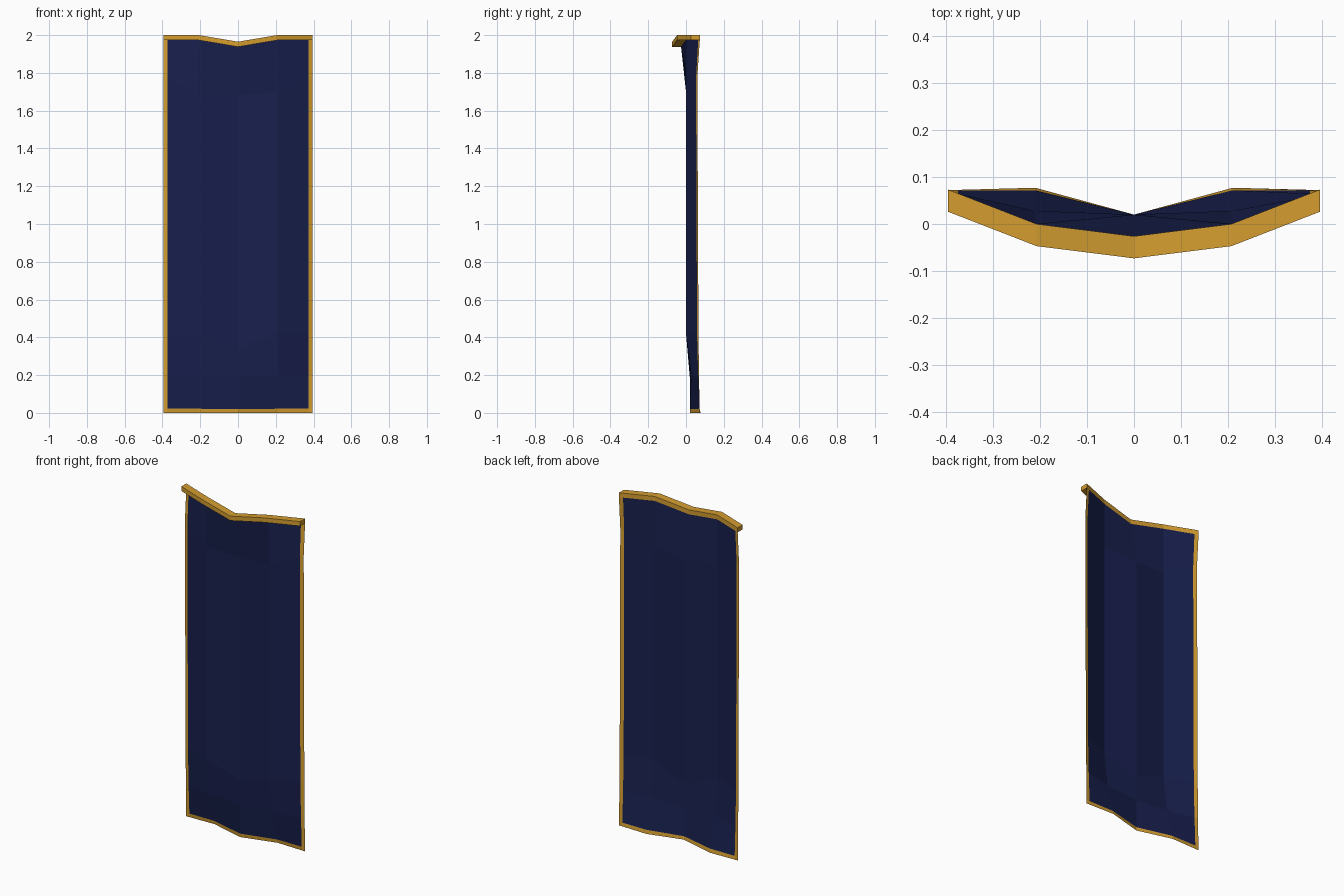
import bpy

if "Cube" in bpy.data.objects:
    bpy.data.objects.remove(bpy.data.objects["Cube"])

def material(name, color):
    m = bpy.data.materials.new(name)
    m.diffuse_color = color
    m.use_nodes = True
    m.node_tree.nodes["Principled BSDF"].inputs["Base Color"].default_value = m.diffuse_color
    return m

NAVY = material("navy_cloth", (0.009, 0.014, 0.075, 1))
GOLD = material("gold_trim", (0.66, 0.34, 0.03, 1))

def make(name, verts, faces, mat):
    me = bpy.data.meshes.new(name)
    me.from_pydata(verts, [], faces)
    me.materials.append(mat)
    me.validate()
    ob = bpy.data.objects.new(name, me)
    bpy.context.collection.objects.link(ob)
    return ob

def lerp(a, b, t):
    return tuple(p + (q - p) * t for p, q in zip(a, b))

# Folded cloth: each row gives (x, y, z) at the centre, fold and side edge
half_rows = [
    [(0, 0.02, 0), (0.21, 0.077, 0), (0.395, 0.072, 0)],
    [(0, 0.02, 0.19), (0.21, 0.028, 0.2), (0.395, 0.069, 0.2)],
    [(0, 0.02, 0.34), (0.21, 0.0, 0.42), (0.395, 0.066, 0.42)],
    [(0, 0.02, 1.68), (0.21, 0.0, 1.7), (0.395, 0.06, 1.78)],
    [(0, -0.026, 1.938), (0.207, 0.0, 1.973), (0.395, 0.073, 1.973)],
]

# Split off a narrow border along the sides and the bottom
half_rows.insert(1, [lerp(a, b, 0.11) for a, b in zip(half_rows[0], half_rows[1])])
rows = []
for c, f, e in half_rows:
    half = [f, lerp(f, e, 0.885), e]
    rows.append([(-x, y, z) for x, y, z in reversed(half)] + [c] + half)

n = len(rows[0])
verts = [p for row in rows for p in row]
cloth_faces, trim_faces = [], []
for r in range(len(rows) - 1):
    for c in range(n - 1):
        i = r * n + c
        border = r == 0 or c in (0, n - 2)
        (trim_faces if border else cloth_faces).append((i, i + 1, i + n + 1, i + n))

def sheet(name, faces, mat):
    used = sorted({i for f in faces for i in f})
    new = {old: k for k, old in enumerate(used)}
    return make(name, [verts[i] for i in used],
                [tuple(new[i] for i in f) for f in faces], mat)

sheet("cloth_panel", cloth_faces, NAVY)
sheet("border_trim", trim_faces, GOLD)

# Bent bar along the top edge, projecting forward
path = [(-0.395, 0.073, 1.973), (-0.207, 0.0, 1.973), (0, -0.026, 1.938),
        (0.207, 0.0, 1.973), (0.395, 0.073, 1.973)]
D, H = 0.047, 0.027
bar = [(x, y + dy, z + dz) for x, y, z in path
       for dy, dz in ((0, 0), (-D, 0), (-D, H), (0, H))]
bar_faces = [(0, 3, 2, 1), (16, 17, 18, 19)]
for s in range(len(path) - 1):
    for k in range(4):
        a, b = s * 4 + k, s * 4 + (k + 1) % 4
        bar_faces.append((a, b, b + 4, a + 4))
make("top_bar", bar, bar_faces, GOLD)
